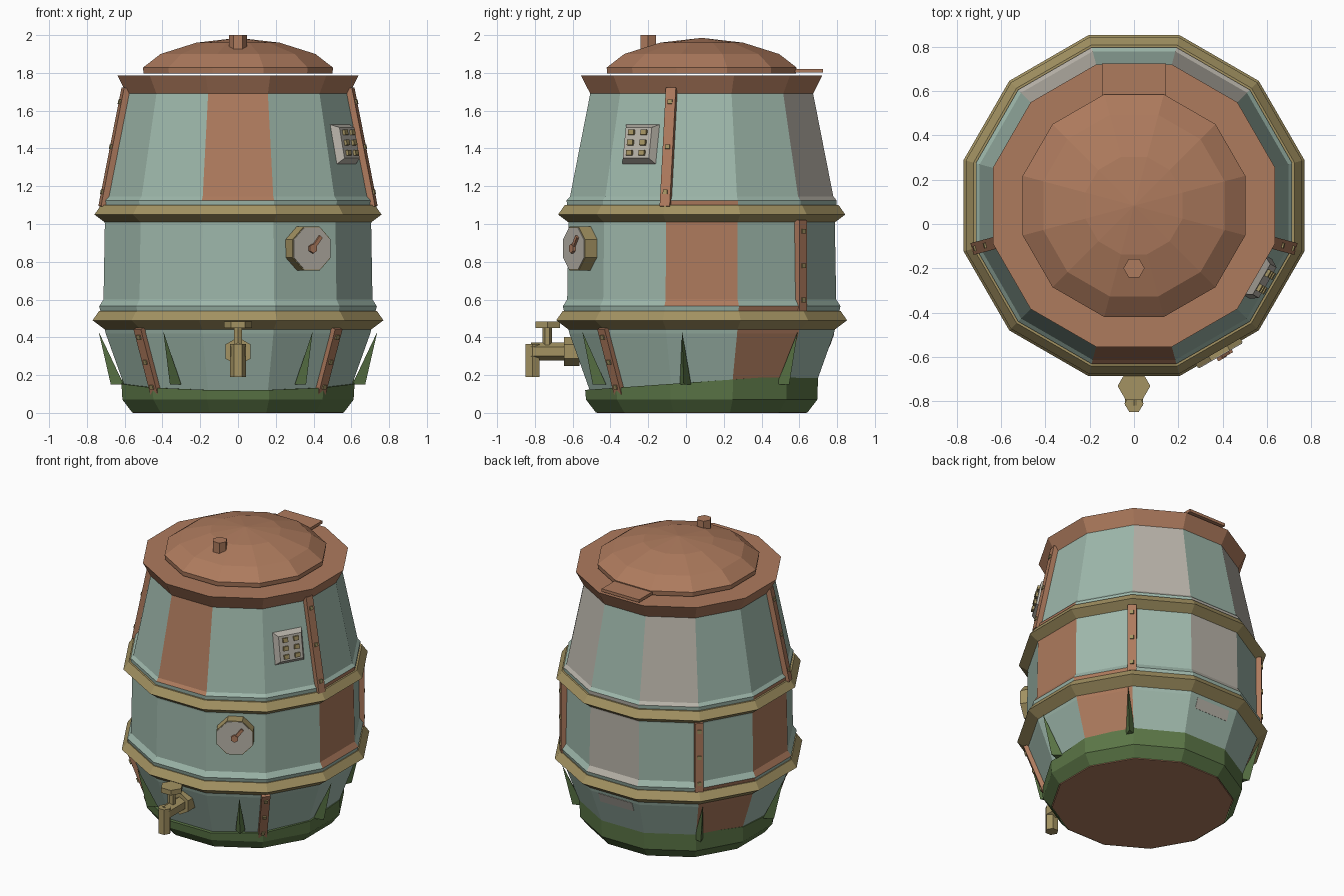
import bpy, bmesh, math
from mathutils import Matrix, Vector

if "Cube" in bpy.data.objects:
    bpy.data.objects.remove(bpy.data.objects["Cube"])

SIDES = 12
AXIS_Y = 0.083


def linear(c):
    return c / 12.92 if c <= 0.04045 else ((c + 0.055) / 1.055) ** 2.4


def material(name, *srgb):
    mat = bpy.data.materials.new(name)
    mat.use_nodes = True
    colour = [linear(c) for c in srgb] + [1]
    mat.diffuse_color = colour
    mat.node_tree.nodes["Principled BSDF"].inputs["Base Color"].default_value = colour
    return mat


TEAL = material("pale_teal", 0.62, 0.72, 0.67)
COPPER = material("copper_brown", 0.68, 0.48, 0.365)
GREY = material("warm_grey", 0.72, 0.70, 0.66)
BRASS = material("dull_brass", 0.64, 0.575, 0.385)
MOSS = material("moss_green", 0.355, 0.46, 0.275)


def finish(name, bm, mats, matrix=Matrix()):
    bmesh.ops.recalc_face_normals(bm, faces=bm.faces)
    mesh = bpy.data.meshes.new(name)
    bm.to_mesh(mesh)
    bm.free()
    for m in mats:
        mesh.materials.append(m)
    obj = bpy.data.objects.new(name, mesh)
    obj.matrix_world = matrix
    bpy.context.collection.objects.link(obj)
    return obj


def on_wall(azimuth, r, z, tilt=0.0):
    """Frame on the barrel wall: local Y points outward, local Z runs up."""
    return (Matrix.Translation((0, AXIS_Y, 0)) @ Matrix.Rotation(math.radians(azimuth - 90), 4, 'Z')
            @ Matrix.Translation((0, r, z)) @ Matrix.Rotation(tilt, 4, 'X'))


def lathe(name, profile, mats, caps=True, closed=False, rule=None, shift=None):
    """Twelve-sided turning; the profile lists (z, distance to the flat)."""
    bm = bmesh.new()
    rings = []
    for row, (z, apothem) in enumerate(profile):
        r = apothem / math.cos(math.pi / SIDES)
        ring = []
        for k in range(SIDES):
            a = math.tau * (k - 0.5) / SIDES
            dz = shift(row, a) if shift else 0
            ring.append(bm.verts.new((r * math.cos(a), r * math.sin(a), z + dz)))
        rings.append(ring)
    count = len(rings) if closed else len(rings) - 1
    for row in range(count):
        low, high = rings[row], rings[(row + 1) % len(rings)]
        for k in range(SIDES):
            n = (k + 1) % SIDES
            f = bm.faces.new((low[k], low[n], high[n], high[k]))
            if rule:
                f.material_index = rule(row, k)
    if caps and not closed:
        for ring in (rings[0], rings[-1]):
            bm.faces.new(ring)
    return finish(name, bm, mats, Matrix.Translation((0, AXIS_Y, 0)))


def box(name, size, mat, matrix, top=1.0):
    """Box whose outward (+Y) face may be narrower than its back."""
    bm = bmesh.new()
    bmesh.ops.create_cube(bm, size=1)
    for v in bm.verts:
        s = top if v.co.y > 0 else 1
        v.co = Vector((v.co.x * size[0] * s, v.co.y * size[1], v.co.z * size[2] * s))
    return finish(name, bm, [mat], matrix)


def prism(name, sides, r, length, mat, matrix, turn=0.0):
    bm = bmesh.new()
    bmesh.ops.create_cone(bm, cap_ends=True, segments=sides, radius1=r, radius2=r, depth=length,
                          matrix=Matrix.Rotation(turn, 4, 'Z'))
    return finish(name, bm, [mat], matrix)


# Barrel wall: three tiers with odd coloured panels, keyed by column
ROW_TIER = [0, 0, 1, 1, 1, 2, 2]
PANELS = [{1: 1, 5: 1}, {0: 1, 6: 1, 3: 2}, {9: 1, 2: 2, 4: 2}]
lathe("barrel_wall",
      [(0.07, 0.575), (0.42, 0.70), (0.565, 0.735), (0.60, 0.712), (1.0, 0.705),
       (1.125, 0.715), (1.145, 0.697), (1.69, 0.59)],
      [TEAL, COPPER, GREY], caps=False,
      rule=lambda row, k: PANELS[ROW_TIER[row]].get(k, 0))

# Base, rim, hoops
lathe("base_board", [(0.0, 0.555), (0.03, 0.555)], [COPPER])
lathe("moss_skirt", [(0.002, 0.56), (0.07, 0.612), (0.165, 0.617), (0.165, 0.58)], [MOSS], caps=False,
      shift=lambda row, a: 0.045 * math.sin(a) if row > 1 else 0)
lathe("top_rim", [(1.69, 0.59), (1.785, 0.638)], [COPPER])
for name, z, r in (("lower_hoop", 0.49, 0.77), ("upper_hoop", 1.05, 0.76)):
    lathe(name, [(z - 0.06, r - 0.08), (z, r), (z + 0.05, r - 0.035), (z + 0.05, r - 0.08)],
          [BRASS], closed=True)

# Worn patch below the lower hoop at the back
box("worn_patch", (0.26, 0.008, 0.07), GREY, on_wall(90, 0.686, 0.385, -0.343))

# Domed lid with rear tab and knob
lathe("lid", [(1.797, 0.50), (1.828, 0.503), (1.9, 0.41), (1.96, 0.22), (1.985, 0.004)], [COPPER])
box("lid_tab", (0.29, 0.15, 0.02), COPPER, on_wall(90, 0.567, 1.811))
prism("lid_knob", 6, 0.048, 0.09, COPPER, Matrix.Translation((0, -0.2, 1.955)), math.pi / 6)

# Straps over the corners, with rivets
STRAPS = [("upper", (-15, 195), 0.677, 1.405, 0.64, 0.2),
          ("middle", (45, 135), 0.742, 0.78, 0.48, 0.0),
          ("lower", (-45, 225), 0.675, 0.275, 0.37, -0.35)]
for tier, angles, r, z, length, tilt in STRAPS:
    for i, a in enumerate(angles):
        frame = on_wall(a, r, z, tilt)
        box(f"{tier}_strap_{i}", (0.055, 0.036, length), COPPER, frame)
        for j in (-0.38, 0, 0.38):
            box(f"{tier}_strap_rivet_{i}", (0.024, 0.012, 0.024), BRASS,
                frame @ Matrix.Translation((0, 0.02, j * length)))

# Grass blades around the foot
for i, a in enumerate((-58, -8, 43, 137, 188, 238)):
    bm = bmesh.new()
    base = [bm.verts.new(p) for p in ((-0.03, -0.03, 0), (0.03, -0.03, 0), (0, 0.035, 0))]
    tip = bm.verts.new((0, 0.1, 0.28))
    bm.faces.new(base)
    for k in range(3):
        bm.faces.new((base[k], base[(k + 1) % 3], tip))
    finish(f"grass_blade_{i}", bm, [MOSS], on_wall(a, 0.645, 0.15))

# Pressure gauge on the middle tier
outward = Matrix.Rotation(-math.pi / 2, 4, 'X')
gauge = on_wall(-60, 0.78, 0.87)
prism("gauge_case", 8, 0.126, 0.09, BRASS, gauge @ Matrix.Translation((0, -0.045, 0)) @ outward, math.pi / 8)
prism("gauge_face", 8, 0.121, 0.008, GREY, gauge @ outward, math.pi / 8)
prism("gauge_pivot", 6, 0.025, 0.02, COPPER, gauge @ Matrix.Translation((0, 0.01, 0)) @ outward)
box("gauge_needle", (0.02, 0.016, 0.08), COPPER,
    gauge @ Matrix.Rotation(math.radians(-38), 4, 'Y') @ Matrix.Translation((0, 0.009, 0.04)))

# Vent plate on the upper tier
vent = on_wall(-30, 0.657, 1.425, 0.193)
box("vent_plate", (0.215, 0.05, 0.225), GREY, vent, top=0.74)
for x in (-0.038, 0.038):
    for z in (-0.055, 0, 0.055):
        box("vent_stud", (0.034, 0.02, 0.028), BRASS, vent @ Matrix.Translation((x, 0.03, z)))

# Tap at the front
along_y = Matrix.Rotation(math.pi / 2, 4, 'X')
prism("tap_flange", 6, 0.076, 0.08, BRASS, Matrix.Translation((0, -0.605, 0.325)) @ along_y)
prism("tap_pipe", 6, 0.048, 0.2, BRASS, Matrix.Translation((0, -0.72, 0.325)) @ along_y)
prism("tap_spout", 6, 0.043, 0.175, BRASS, Matrix.Translation((0, -0.812, 0.2775)), math.pi / 6)
prism("tap_stem", 6, 0.025, 0.11, BRASS, Matrix.Translation((0, -0.735, 0.405)))
prism("tap_handle", 6, 0.074, 0.035, BRASS, Matrix.Translation((0, -0.732, 0.467)), math.pi / 6)
